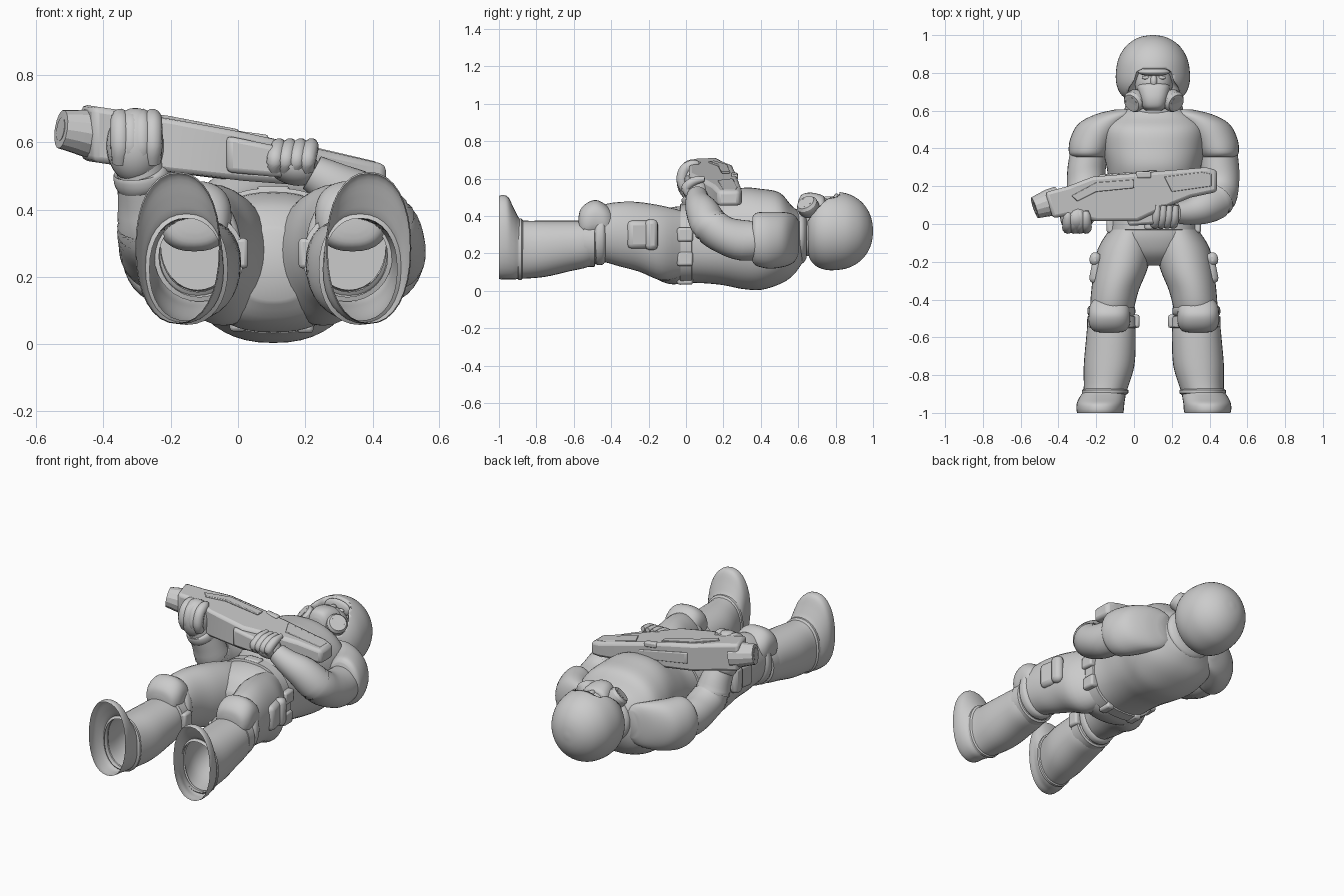
import bpy, bmesh, math
from mathutils import Vector

if "Cube" in bpy.data.objects:
    bpy.data.objects.remove(bpy.data.objects["Cube"])

MID = 0.105  # body centre line
grey = bpy.data.materials.new("plain_grey")
grey.use_nodes = True
grey.diffuse_color = (0.6, 0.6, 0.6, 1)
grey.node_tree.nodes["Principled BSDF"].inputs["Base Color"].default_value = (0.6, 0.6, 0.6, 1)


def finish(name, bm, angle=40, bevel=0):
    bmesh.ops.recalc_face_normals(bm, faces=bm.faces)
    mesh = bpy.data.meshes.new(name)
    bm.to_mesh(mesh)
    bm.free()
    mesh.materials.append(grey)
    ob = bpy.data.objects.new(name, mesh)
    bpy.context.collection.objects.link(ob)
    bpy.ops.object.select_all(action='DESELECT')
    ob.select_set(True)
    bpy.context.view_layer.objects.active = ob
    if bevel:
        mod = ob.modifiers.new("bevel", 'BEVEL')
        mod.width, mod.segments = bevel, 2
    bpy.ops.object.shade_smooth_by_angle(angle=math.radians(angle))
    return ob


def spline(rows, steps):
    """Smooth curve through rows of numbers."""
    rows = [Vector(r) for r in rows]
    out = []
    for i in range(len(rows) - 1):
        a, b, c, d = rows[max(i - 1, 0)], rows[i], rows[i + 1], rows[min(i + 2, len(rows) - 1)]
        for k in range(steps):
            t = k / steps
            out.append(b + (c - a) * (t / 2) + (a * 2 - b * 5 + c * 4 - d) * (t * t / 2)
                       + (b * 3 - a - c * 3 + d) * (t ** 3 / 2))
    return out + [rows[-1]]


def loft(name, rows, upright=True, power=2, steps=4, sides=32, caps=(True, True), angle=45):
    """Skin over rings (x, y, z, half width, half height); upright rings lie in the xz plane."""
    rows = spline(rows, steps)
    bm = bmesh.new()
    rings = []
    for i, r in enumerate(rows):
        c = Vector(r[:3])
        u, v = Vector((1, 0, 0)), Vector((0, 0, 1))
        if not upright:
            t = (Vector(rows[min(i + 1, len(rows) - 1)][:3]) - Vector(rows[max(i - 1, 0)][:3])).normalized()
            u = t.cross(Vector((0.3, 0.5, -0.8))).normalized()
            v = u.cross(t)
        ring = []
        for k in range(sides):
            co, si = math.cos(math.tau * k / sides), math.sin(math.tau * k / sides)
            p = math.copysign(abs(co) ** (2 / power), co), math.copysign(abs(si) ** (2 / power), si)
            ring.append(bm.verts.new(c + u * p[0] * r[3] + v * p[1] * r[4]))
        rings.append(ring)
    for a, b in zip(rings, rings[1:]):
        for k in range(sides):
            bm.faces.new((a[k], a[k - 1], b[k - 1], b[k]))
    for ring, capped in zip((rings[0], rings[-1]), caps):
        if capped:
            bm.faces.new(ring)
    return finish(name, bm, angle)


def ball(name, c, r, rot=(0, 0, 0)):
    bm = bmesh.new()
    bmesh.ops.create_uvsphere(bm, u_segments=28, v_segments=18, radius=1)
    ob = finish(name, bm)
    ob.location, ob.scale, ob.rotation_euler = c, r, rot


def block(name, c, size, rot=(0, 0, 0), bevel=0.012):
    bm = bmesh.new()
    bmesh.ops.create_cube(bm, size=1)
    bmesh.ops.scale(bm, vec=size, verts=bm.verts)
    ob = finish(name, bm, 35, bevel)
    ob.location, ob.rotation_euler = c, rot


# Torso: rows of (y, half width, bottom z, top z)
body = [(0.64, .09, .18, .40), (0.61, .15, .13, .42), (0.565, .23, .075, .455), (0.50, .27, .035, .525),
        (0.40, .27, .005, .545), (0.30, .25, .01, .55), (0.2, .235, .03, .51), (0.1, .22, .04, .47),
        (0, .22, .042, .455), (-0.08, .24, .035, .445), (-0.16, .2, .065, .41), (-0.22, .11, .13, .34)]
loft("torso", [(MID, y, (a + b) / 2, w, (b - a) / 2) for y, w, a, b in body], power=2.3, sides=48)
loft("belt", [(MID, y, .248, w, w - .015) for y, w in
              ((.035, .21), (.03, .228), (-.03, .231), (-.035, .21))], power=2.4, steps=1, sides=48)
loft("collar", [(MID, y, .29, w, w * .95) for y, w in
                ((.56, .14), (.59, .155), (.625, .15), (.645, .12))], sides=36)
loft("neck", [(MID, .58, .29, .1, .11), (MID, .72, .3, .1, .11)], steps=1)
for x, z in ((-.11, .17), (-.12, .3), (.33, .3), (.32, .17), (.2, .07), (.0, .075)):
    block("belt_pouch", (x, -.005, z), (.05, .085, .075))
block("belt_buckle", (MID, 0, .455), (.1, .06, .03))

# Helmet: dome with a rounded cut for the face
dome = [(1.0, .01), (.992, .06), (.97, .108), (.93, .152), (.87, .184), (.8, .196), (.74, .193),
        (.69, .172), (.66, .135), (.65, .09)]
helmet = loft("helmet", [(MID - .005, y, .32, w, w * 1.07) for y, w in dome], sides=48)
cutter = loft("helmet_cutter", [(MID, y, .54, w, .17) for y, w in
                                ((.82, .06), (.805, .09), (.76, .105), (.7, .14), (.55, .17))], power=4)
cutter.hide_render = True
cutter.hide_viewport = True
cut = helmet.modifiers.new("face_opening", 'BOOLEAN')
cut.object, cut.operation, cut.solver = cutter, 'DIFFERENCE', 'EXACT'

# Face and breathing mask
ball("face", (MID, .74, .38), (.1, .1, .115))
ball("brow", (MID, .805, .47), (.085, .022, .05))
ball("nose", (MID, .755, .48), (.02, .035, .025))
loft("mask", [(MID, y, .42, w, h) for y, w, h in
              ((.745, .05, .07), (.73, .085, .09), (.67, .08, .105), (.62, .065, .095), (.6, .04, .06))], power=2.6)
for s in (-1, 1):
    ball("eye", (MID + s * .042, .775, .475), (.022, .01, .01))
    d = Vector((s * .5, -.35, .6)).normalized()
    base = Vector((MID + s * .075, .67, .42))
    loft("mask_filter", [(*(base + d * t), r, r) for t, r in
                         ((0, .045), (.025, .058), (.06, .058), (.075, .048), (.077, .036), (.065, .03))],
         upright=False, steps=1, angle=30)

# Legs, hollow boots, knee pads, straps and pouches
for s in (-1, 1):
    side = "left" if s > 0 else "right"

    def leg(name, rows, **kw):
        return loft(side + name, [(MID + s * x, y, z, w, h) for x, y, z, w, h in rows], **kw)

    leg("_thigh", [(.125, -.03, .25, .11, .18), (.15, -.13, .255, .146, .2), (.178, -.25, .288, .14, .186),
                   (.205, -.35, .302, .126, .173), (.22, -.44, .307, .117, .153), (.225, -.5, .29, .11, .13)])
    leg("_trouser_cuff", [(.225, -.43, .3, .11, .14), (.225, -.445, .3, .125, .16),
                          (.225, -.475, .29, .126, .152), (.225, -.49, .285, .11, .13)], caps=(False, False))
    leg("_boot", [(.225, -.45, .27, .1, .11), (.225, -.53, .25, .125, .125), (.228, -.62, .24, .132, .135),
                  (.237, -.75, .225, .134, .15), (.253, -.86, .22, .118, .155), (.262, -.89, .225, .115, .16),
                  (.273, -.92, .25, .122, .19), (.282, -.95, .28, .126, .22), (.284, -.98, .286, .126, .226),
                  (.284, -1, .285, .122, .222)], power=2.2, caps=(False, False))
    leg("_boot_welt", [(.258, y, .222, w, w + .042) for y, w in
                       ((-.87, .11), (-.88, .123), (-.895, .123), (-.905, .11))],
        power=2.2, steps=1, caps=(False, False))
    leg("_knee_strap", [(.22, y, .26, w, w) for y, w in
                        ((-.485, .12), (-.49, .132), (-.545, .134), (-.55, .12))], steps=1, caps=(False, False))
    leg("_knee_pad", [(.235, y, .385 - abs(y + .48) * .25, w, h) for y, w, h in
                      ((-.385, .03, .03), (-.395, .075, .06), (-.43, .103, .088), (-.48, .11, .1),
                       (-.53, .108, .097), (-.565, .085, .07), (-.575, .04, .03))], power=2.4)
    block(side + "_strap_buckle", (MID + s * .1, -.515, .27), (.05, .07, .09))
    block(side + "_thigh_pouch", (MID + s * .305, -.24, .3), (.055, .15, .15), (0, 0, s * .2), .025)
    block(side + "_pouch_flap", (MID + s * .31, -.185, .3), (.06, .07, .165), (0, 0, s * .2), .025)

    # Short sleeve sloping off the shoulder
    leg("_sleeve", [(.16, .605, .285, .05, .08), (.2, .58, .28, .11, .125), (.265, .53, .275, .135, .145),
                    (.318, .45, .27, .125, .152), (.342, .38, .275, .108, .143), (.342, .355, .275, .09, .12)])

# Arms bend up from the elbows to hold the gun
loft("right_arm", [(-.23, .42, .27, .1, .1), (-.25, .3, .27, .1, .11), (-.255, .2, .3, .1, .1),
                   (-.26, .13, .34, .1, .1), (-.27, .095, .42, .088, .088), (-.285, .06, .5, .075, .075),
                   (-.295, .04, .58, .065, .065)], upright=False)
loft("left_arm", [(.44, .42, .27, .1, .1), (.455, .3, .27, .1, .11), (.455, .2, .3, .1, .1),
                  (.435, .13, .35, .1, .1), (.37, .09, .42, .09, .09), (.29, .065, .47, .07, .07),
                  (.22, .06, .51, .055, .055)], upright=False)

# Gloved hands with closed fingers
ball("right_hand", (-.305, .035, .59), (.086, .085, .112))
loft("right_glove_cuff", [(-.28, .07, .47, .06, .06), (-.283, .065, .48, .083, .083),
                          (-.287, .055, .515, .083, .083), (-.29, .05, .525, .06, .06)], upright=False)
ball("left_hand", (.16, .055, .535), (.085, .07, .06), (0, .4, 0))
for k in range(4):
    x = -.35 + k * .032
    loft("right_finger", [(x, -.005, .54, .025, .025), (x, -.022, .59, .03, .03), (x, -.005, .65, .03, .03),
                          (x, .04, .675, .026, .026), (x, .07, .68, .012, .012)], upright=False, sides=12)
    x = .11 + k * .032
    loft("left_finger", [(x, .015, .52, .022, .022), (x, .0, .55, .026, .026), (x + .01, .04, .585, .024, .024),
                         (x + .015, .1, .598, .014, .014)], upright=False, sides=12)

# Gun body: side profile, thickened and slanted along its length
outline = [(-.47, .168), (-.35, .2), (-.22, .25), (0, .268), (.38, .3), (.44, .285), (.44, .17), (.3, .14),
           (.2, .1), (.02, .015), (-.2, .015), (-.35, .045), (-.43, .03)]


def gun_z(x):
    return .56 - .15 * x


def plate(name, points, low, high, bevel):
    """Flat outline made into a slab; low and high are fractions of the gun's half thickness."""
    bm = bmesh.new()
    face = bm.faces.new([bm.verts.new((x, y, low)) for x, y in points])
    extra = bmesh.ops.extrude_face_region(bm, geom=[face])
    for v in extra["geom"]:
        if isinstance(v, bmesh.types.BMVert):
            v.co.z = high
    for v in bm.verts:
        x = v.co.x
        v.co.z = gun_z(x) + v.co.z * (.083 - max(x + .1, 0) * .08)
    return finish(name, bm, 30, bevel)


plate("gun_body", outline, -1, 1, .018)
plate("gun_side_panel", [(-.33, .15), (-.2, .22), (.0, .235), (.0, .19), (-.2, .17), (-.3, .12)], .9, 1.05, .003)
plate("gun_stock_panel", [(.16, .25), (.36, .275), (.41, .265), (.41, .2), (.2, .17)], .9, 1.05, .003)
plate("gun_top_rail", [(-.2, .24), (.12, .265), (.12, .285), (-.18, .262)], -.4, .4, .006)
plate("gun_magazine", [(-.05, .1), (.15, .12), (.17, .05), (.13, .0), (-.03, -.01)], -.7, .7, .015)
loft("gun_muzzle", [(x, y, gun_z(x), r, r) for x, y, r in
                    ((-.4, .125, .075), (-.45, .112, .072), (-.49, .098, .064), (-.526, .086, .058),
                     (-.528, .085, .036), (-.49, .098, .03))], upright=False, steps=1, sides=14, angle=25)
block("gun_catch", (.05, .26, .612), (.08, .035, .03), (0, .14, 0), .008)
